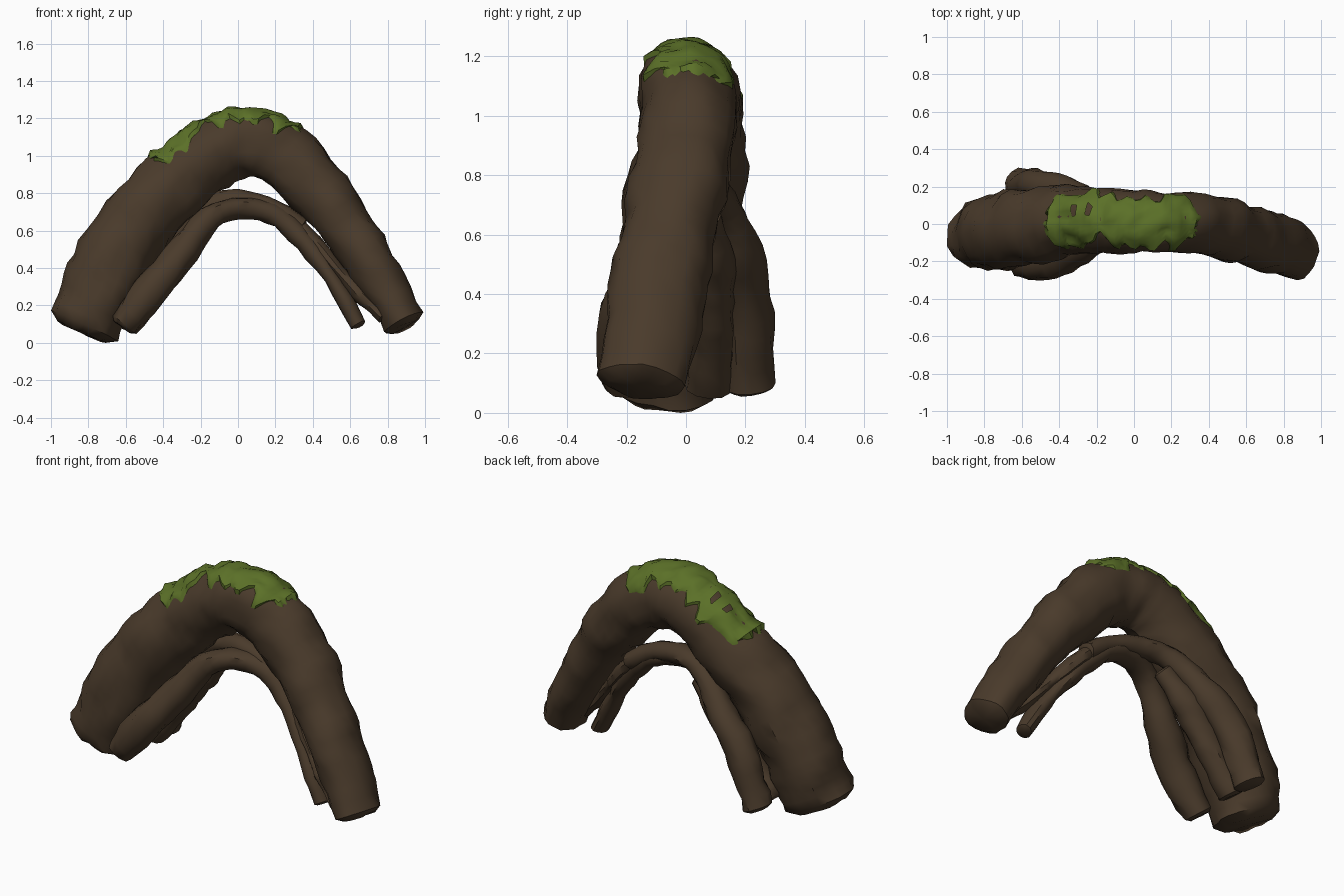
import bpy, bmesh, math
from mathutils import Vector, noise

old = bpy.data.objects.get("Cube")
if old:
    bpy.data.objects.remove(old, do_unlink=True)


def material(name, rgb):
    m = bpy.data.materials.new(name)
    m.use_nodes = True
    col = (*rgb, 1)
    m.diffuse_color = col
    bsdf = m.node_tree.nodes["Principled BSDF"]
    bsdf.inputs["Base Color"].default_value = col
    bsdf.inputs["Roughness"].default_value = 0.9
    return m


BARK = material("bark brown", (0.068, 0.043, 0.024))
MOSS = material("moss green", (0.105, 0.163, 0.021))


def catmull(keys, t):
    """Smooth interpolation of key tuples, t in 0..len-1."""
    i = min(int(t), len(keys) - 2)
    f = t - i
    p1, p2 = keys[i], keys[i + 1]
    p0 = keys[i - 1] if i else [2 * a - b for a, b in zip(p1, p2)]
    p3 = keys[i + 2] if i + 2 < len(keys) else [2 * b - a for a, b in zip(p1, p2)]
    return [b + 0.5 * f * (c - a + f * (2 * a - 5 * b + 4 * c - d + f * (3 * (b - c) + d - a)))
            for a, b, c, d in zip(p0, p1, p2, p3)]


def surface_point(keys, t, ang, rough, lift=0.0):
    """Point on a gnarled branch; angle 0 is the outer (upper) side, positive goes to +y."""
    x, y, z, r_in, r_y = catmull(keys, t)
    c = Vector((x, y, z))
    end = len(keys) - 1
    tan = (Vector(catmull(keys, min(t + 0.05, end))[:3])
           - Vector(catmull(keys, max(t - 0.05, 0))[:3])).normalized()
    side = Vector((0, 1, 0))
    side = (side - tan * side.dot(tan)).normalized()
    up = tan.cross(side)
    d = up * math.cos(ang) * r_in + side * math.sin(ang) * r_y
    p = c + d
    # long lumps plus finer knots
    k = 1 + rough * (noise.noise(p * 5) + 0.8 * noise.noise(p * 14))
    return c + d * k + d.normalized() * lift


def finish(name, bm, mat, angle):
    bmesh.ops.recalc_face_normals(bm, faces=bm.faces[:])
    me = bpy.data.meshes.new(name)
    bm.to_mesh(me)
    bm.free()
    me.materials.append(mat)
    ob = bpy.data.objects.new(name, me)
    bpy.context.collection.objects.link(ob)
    bpy.ops.object.select_all(action="DESELECT")
    ob.select_set(True)
    bpy.context.view_layer.objects.active = ob
    bpy.ops.object.shade_smooth_by_angle(angle=math.radians(angle))
    return ob


def bridge(bm, a, b):
    for j in range(len(a)):
        k = (j + 1) % len(a)
        bm.faces.new((a[j], a[k], b[k], b[j]))


def branch(name, keys, sides, steps, rough):
    bm = bmesh.new()
    end = len(keys) - 1
    rings = []
    for i in range(steps + 1):
        t = end * i / steps
        rings.append([bm.verts.new(surface_point(keys, t, math.tau * j / sides, rough))
                      for j in range(sides)])
    for a, b in zip(rings, rings[1:]):
        bridge(bm, a, b)
    # worn, bulging ends
    for ring, nxt in ((rings[0], rings[1]), (rings[-1], rings[-2])):
        mid = sum((v.co for v in ring), Vector()) / sides
        out = (mid - sum((v.co for v in nxt), Vector()) / sides).normalized()
        size = (ring[0].co - mid).length
        rim = [bm.verts.new(mid + (v.co - mid) * 0.72 + out * size * (0.2 + 0.1 * noise.noise(v.co * 9)))
               for v in ring]
        bridge(bm, ring, rim)
        tip = bm.verts.new(mid + out * size * 0.22)
        for j in range(sides):
            bm.faces.new((rim[j], rim[(j + 1) % sides], tip))
    return finish(name, bm, BARK, 42)


# Main arched trunk: x, y, z, radius in the arch plane, radius across
trunk = [
    (-.825, -.06, .14, .195, .185), (-.725, -.05, .36, .2, .2), (-.585, -.02, .635, .2, .205),
    (-.36, .015, .875, .195, .19), (-.14, .015, 1.06, .185, .17), (.05, .015, 1.125, .18, .165),
    (.24, .01, 1.06, .175, .165), (.425, -.01, .875, .16, .165), (.6, -.06, .645, .14, .16),
    (.735, -.1, .435, .135, .155), (.885, -.145, .155, .115, .145),
]
ROUGH = 0.14
parts = [branch("trunk", trunk, 20, 46, ROUGH)]

# Roots under the arch: name, path, sides, steps
roots = [
    ("front_root", [
        (-.61, -.2, .145, .08, .085), (-.45, -.19, .34, .09, .095), (-.29, -.13, .55, .085, .085),
        (-.13, -.06, .725, .065, .07), (.03, -.01, .77, .06, .07), (.2, .01, .725, .06, .07),
        (.36, -.02, .585, .055, .065), (.52, -.09, .36, .045, .065), (.645, -.13, .145, .045, .06)], 12, 28),
    ("back_root", [
        (-.62, .22, .145, .09, .08), (-.52, .21, .38, .09, .085), (-.37, .17, .6, .085, .08),
        (-.2, .11, .755, .065, .07), (-.05, .06, .81, .055, .065), (.15, .03, .78, .05, .06),
        (.34, .02, .665, .055, .06)], 12, 24),
    ("middle_root", [
        (-.61, .075, .145, .075, .075), (-.45, .08, .36, .085, .075), (-.29, .09, .55, .08, .07),
        (-.14, .07, .71, .055, .05)], 12, 16),
    ("side_root", [
        (.3, .02, .69, .045, .055), (.42, -.02, .57, .045, .06), (.54, -.08, .43, .035, .055),
        (.66, -.14, .3, .04, .055), (.78, -.18, .185, .045, .06)], 10, 18),
]
for root_name, path, sides, steps in roots:
    parts.append(branch(root_name, path, sides, steps, 0.25))


# Ragged moss blanket draped over the crown
def moss_patch(name, t0, t1, rows, cols):
    bm = bmesh.new()
    grid = []
    for i in range(rows + 1):
        f = i / rows
        taper = min(1, 0.68 + 3 * min(f, 1 - f))
        # a deep notch in the front edge between two main tufts
        notch = 22 * math.exp(-((f - 0.36) / 0.06) ** 2)
        reach = [math.radians(base + 24 * noise.noise(Vector((f * 10, s * 7, 2.3)))
                              + 7 * math.sin(f * 47 + s)) * taper
                 for s, base in ((-1, 57 - notch), (1, 60))]
        row = []
        for j in range(cols + 1):
            u = 2 * j / cols - 1
            ang = u * reach[1 if u > 0 else 0]
            t = t0 + (t1 - t0) * f
            if i in (0, rows):
                t += 0.25 * noise.noise(Vector((j * 1.7, i, 5)))
            border = i in (0, rows) or j in (0, cols)
            lift = -0.008 if border else 0.01 + 0.008 * noise.noise(Vector((i, j, 0)) * 0.6)
            row.append(bm.verts.new(surface_point(trunk, t, ang, ROUGH, lift)))
        grid.append(row)
    for i in range(rows):
        for j in range(cols):
            # small bare gaps where bark shows through
            if (i, j) in ((6, 8), (6, 9), (9, 8), (9, 9)):
                continue
            bm.faces.new((grid[i][j], grid[i][j + 1], grid[i + 1][j + 1], grid[i + 1][j]))
    return finish(name, bm, MOSS, 45)


parts.append(moss_patch("moss", 3.1, 6.05, 32, 14))

# Settle the whole arch on the ground
low = min(v.co.z for o in parts for v in o.data.vertices)
for o in parts:
    for v in o.data.vertices:
        v.co.z -= low
